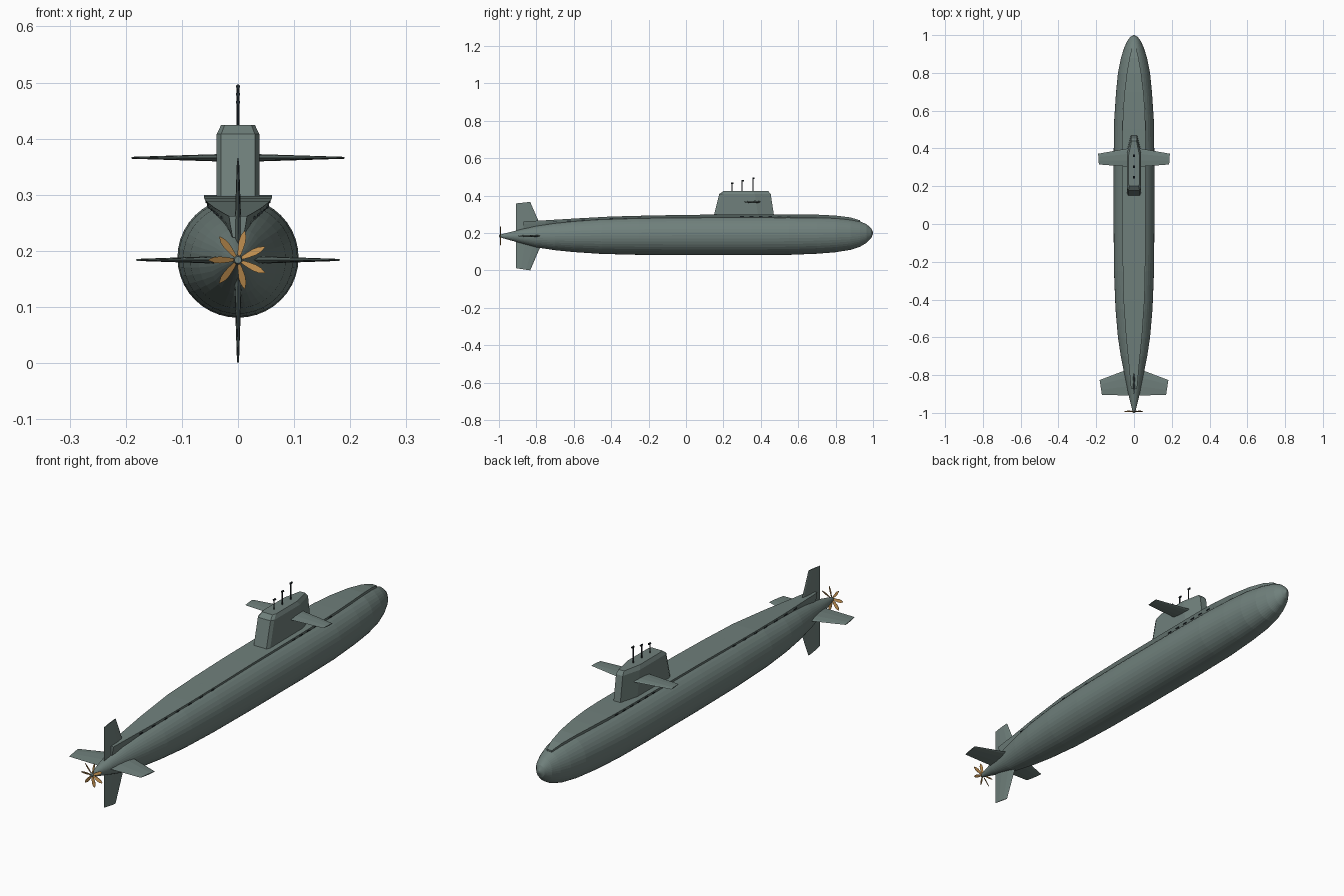
import bpy, bmesh, math
from mathutils import Vector, Matrix

cube = bpy.data.objects.get("Cube")
if cube:
    bpy.data.objects.remove(cube, do_unlink=True)


def material(name, rgb, rough=0.6):
    m = bpy.data.materials.new(name)
    m.use_nodes = True
    m.diffuse_color = (*rgb, 1)
    node = m.node_tree.nodes["Principled BSDF"]
    node.inputs["Base Color"].default_value = (*rgb, 1)
    node.inputs["Roughness"].default_value = rough
    return m


GREY = material("grey green paint", (0.16, 0.215, 0.2))
DARK = material("dark mast metal", (0.015, 0.022, 0.027))
BRONZE = material("bronze", (0.5, 0.26, 0.075))


def finish(name, bm, mat):
    bmesh.ops.recalc_face_normals(bm, faces=bm.faces)
    mesh = bpy.data.meshes.new(name)
    bm.to_mesh(mesh)
    bm.free()
    mesh.materials.append(mat)
    ob = bpy.data.objects.new(name, mesh)
    bpy.context.collection.objects.link(ob)
    return ob


def skin(bm, rings):
    """Join equal rings of points into a closed capped tube."""
    vs = [[bm.verts.new(p) for p in ring] for ring in rings]
    n = len(vs[0])
    for a, b in zip(vs, vs[1:]):
        for i in range(n):
            j = (i + 1) % n
            bm.faces.new((a[i], a[j], b[j], b[i]))
    bm.faces.new(vs[0])
    bm.faces.new(vs[-1])


def loft(name, rings, mat):
    bm = bmesh.new()
    skin(bm, rings)
    return finish(name, bm, mat)


AXIS_Z = 0.184

# Pressure hull: y, half width, bottom, top
HULL = [(-1, .006, .178, .190), (-.9, .03, .15, .215), (-.8, .05, .123, .24),
        (-.7, .07, .108, .257), (-.6, .085, .098, .27), (-.45, .098, .088, .284),
        (-.25, .106, .083, .292), (0, .108, .081, .295), (.35, .108, .081, .295),
        (.55, .105, .083, .294), (.7, .095, .089, .291), (.8, .085, .097, .286),
        (.88, .069, .11, .274), (.93, .053, .126, .262), (.965, .038, .147, .247),
        (.99, .02, .172, .225), (1, .003, .195, .204)]
SIDES = 40
loft("hull", [[(w * math.cos(k * math.tau / SIDES), y,
                (lo + hi) / 2 + (hi - lo) / 2 * math.sin(k * math.tau / SIDES))
               for k in range(SIDES)] for y, w, lo, hi in HULL], GREY)

# Deck casing with undercut edges: y, half width, top
DECK = [(-.87, .016, .262), (-.75, .027, .268), (-.6, .042, .277), (-.4, .056, .288),
        (-.2, .06, .293), (0, .061, .297), (.5, .061, .3), (.6, .058, .3),
        (.7, .05, .298), (.8, .038, .293), (.88, .024, .283), (.93, .012, .268)]


def deck_ring(y, w, top):
    half = [(w, top), (w * .88, top - .014), (w * .6, top - .038)]
    return [(x, y, z) for x, z in half] + [(-x, y, z) for x, z in reversed(half)]


loft("deck_casing", [deck_ring(*s) for s in DECK], GREY)


def deck_at(y):
    for (y0, w0, t0), (y1, w1, t1) in zip(DECK, DECK[1:]):
        if y0 <= y <= y1:
            f = (y - y0) / (y1 - y0)
            return w0 + f * (w1 - w0), t0 + f * (t1 - t0)


# Flood slots under the casing edge
bm = bmesh.new()
slots = [-.7 + .075 * i for i in range(7)] + [.3 + .05 * i for i in range(6)]
for y in slots:
    w, top = deck_at(y)
    for side in (-1, 1):
        place = Matrix.Translation((side * w * .91, y, top - .011))
        bmesh.ops.create_cube(bm, size=1, matrix=place @ Matrix.Diagonal((.004, .02, .004, 1)))
finish("flood_slots", bm, DARK)


# Sail: faceted plan narrowing toward the bow
def sail_ring(z, aft, fore, s):
    half = [(.03, aft), (.038, aft + .015), (.038, fore - .085), (.016, fore)]
    return [(x * s, y, z) for x, y in half] + [(-x * s, y, z) for x, y in reversed(half)]


loft("sail", [sail_ring(.27, .143, .474, 1), sail_ring(.408, .178, .453, 1),
              sail_ring(.424, .2, .44, .8)], GREY)


# Fins: tapered foil, chords given as (trailing y, leading y)
def fin(name, z, direction, start, end, root, tip, thick, skew):
    out = Vector(direction)
    across = out.cross(Vector((0, 1, 0)))
    foil = [(0, 0), (.35, .4), (.7, .5), (.92, .3), (1, 0), (.92, -.3), (.7, -.5), (.35, -.4)]

    def ring(dist, chord, t, sk):
        return [Vector((0, chord[0] + f * (chord[1] - chord[0]), z))
                + out * (dist - sk * (1 - f)) + across * (h * t) for f, h in foil]

    loft(name, [ring(start, root, thick, 0), ring(end, tip, thick * .25, skew)], GREY)


for label, s in (("left", 1), ("right", -1)):
    fin(label + "_sail_plane", .366, (s, 0, 0), .02, .19, (.303, .402), (.315, .372), .014, .004)
    fin(label + "_stern_plane", AXIS_Z, (s, 0, 0), .015, .182, (-.908, -.763), (-.905, -.826), .015, .012)
fin("upper_rudder", AXIS_Z, (0, 0, 1), .015, .182, (-.91, -.76), (-.91, -.833), .015, .008)
fin("lower_rudder", AXIS_Z, (0, 0, -1), .015, AXIS_Z, (-.91, -.76), (-.91, -.833), .015, .012)

# Masts with small forward-facing heads
for name, y, top in (("aft_mast", .245, .468), ("middle_mast", .3, .482), ("fore_mast", .358, .496)):
    bm = bmesh.new()
    bmesh.ops.create_cone(bm, cap_ends=True, segments=8, radius1=.0028, radius2=.0028,
                          depth=top - .41, matrix=Matrix.Translation((0, y, (top + .41) / 2)))
    bmesh.ops.create_cone(bm, cap_ends=True, segments=8, radius1=.004, radius2=.004, depth=.013,
                          matrix=Matrix.Translation((0, y + .003, top - .003))
                          @ Matrix.Rotation(math.pi / 2, 4, 'X'))
    finish(name, bm, DARK)

# Propeller: seven leaf-shaped twisted blades on a hub
bm = bmesh.new()
BLADES = 7
outline = [(.004, .002), (.018, .0045), (.032, .006), (.043, .005), (.053, .0008)]
for k in range(BLADES):
    turn = Matrix.Translation((0, -.992, AXIS_Z)) @ Matrix.Rotation(math.pi + k * math.tau / BLADES, 4, 'Y')
    rings = []
    for r, w in outline:
        rings.append([turn @ Vector((r, a * w * .5 + b * .0006, a * w))
                      for a, b in ((-1, -1), (1, -1), (1, 1), (-1, 1))])
    skin(bm, rings)
bmesh.ops.create_cone(bm, cap_ends=True, segments=12, radius1=.0085, radius2=.006, depth=.015,
                      matrix=Matrix.Translation((0, -.9925, AXIS_Z))
                      @ Matrix.Rotation(math.pi / 2, 4, 'X'))
finish("propeller", bm, BRONZE)
